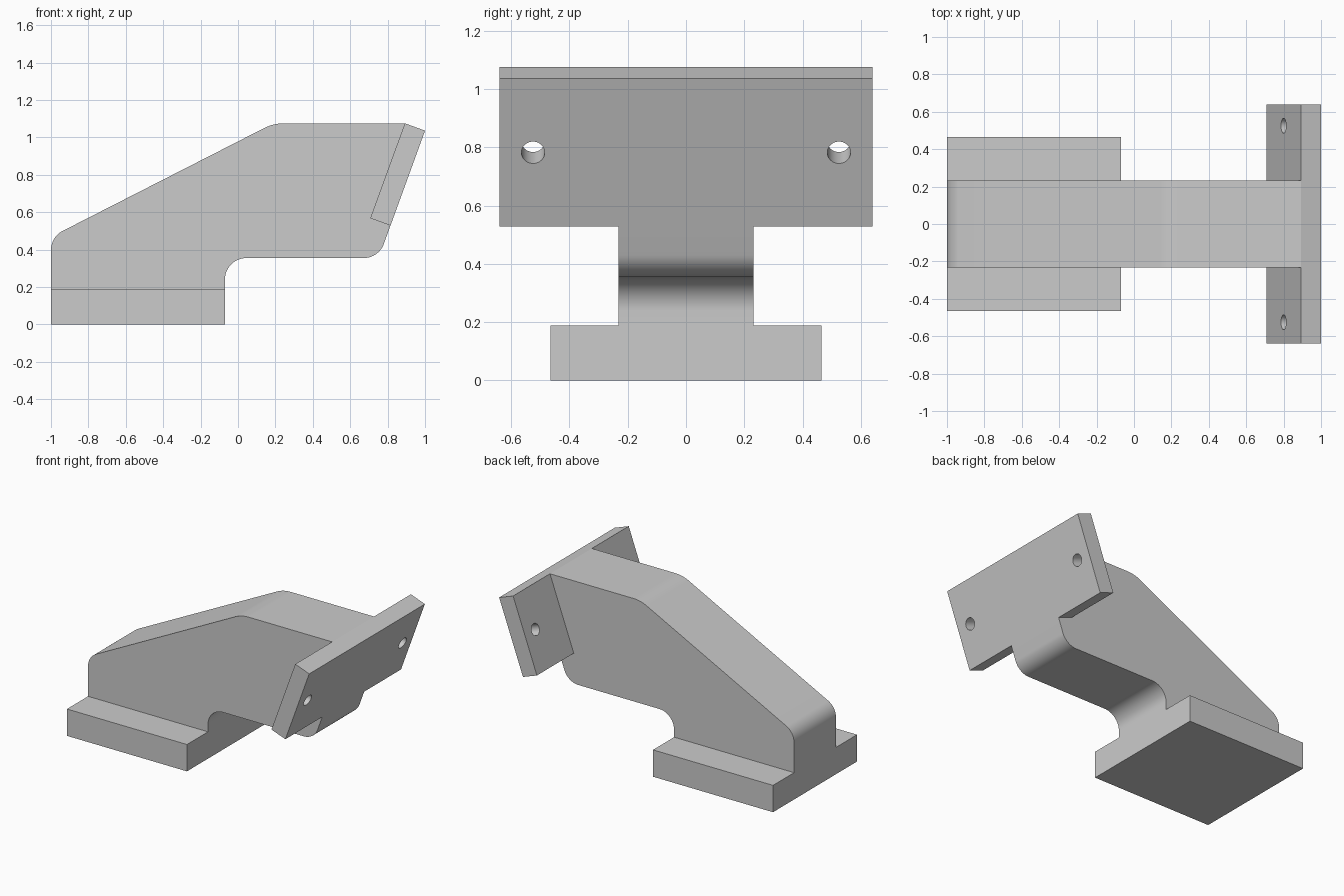
import bpy, bmesh, math
from mathutils import Vector, Matrix

if "Cube" in bpy.data.objects:
    bpy.data.objects.remove(bpy.data.objects["Cube"])

TILT = math.radians(20)
DOWN = Vector((-math.sin(TILT), -math.cos(TILT)))      # along the tilted plate
OUT = Vector((math.cos(TILT), -math.sin(TILT)))        # plate outward normal
LENGTH, THICK = 0.54, 0.115


def rounded(points, steps=16):
    """Turn (x, z, radius) corners into an outline with arc fillets."""
    out = []
    for i, (x, z, r) in enumerate(points):
        p = Vector((x, z))
        if r == 0:
            out.append(p)
            continue
        a = (Vector(points[i - 1][:2]) - p).normalized()
        b = (Vector(points[(i + 1) % len(points)][:2]) - p).normalized()
        half = a.angle(b) / 2
        centre = p + (a + b).normalized() * (r / math.sin(half))
        start = p + a * (r / math.tan(half)) - centre
        end = p + b * (r / math.tan(half)) - centre
        total = start.angle(end)
        for k in range(steps + 1):
            t = k / steps
            out.append(centre + (start * math.sin((1 - t) * total)
                                 + end * math.sin(t * total)) / math.sin(total))
    return out


def prism(name, outline, half_width):
    """Extrude an XZ outline symmetrically along y."""
    bm = bmesh.new()
    face = bm.faces.new([bm.verts.new((p[0], -half_width, p[1])) for p in outline])
    new = bmesh.ops.extrude_face_region(bm, geom=[face])["geom"]
    bmesh.ops.translate(bm, vec=(0, 2 * half_width, 0),
                        verts=[v for v in new if isinstance(v, bmesh.types.BMVert)])
    bmesh.ops.recalc_face_normals(bm, faces=bm.faces)
    return add_object(name, bm)


def add_object(name, bm):
    mesh = bpy.data.meshes.new(name)
    bm.to_mesh(mesh)
    bm.free()
    ob = bpy.data.objects.new(name, mesh)
    bpy.context.collection.objects.link(ob)
    return ob


def combine(target, other, operation):
    bpy.context.view_layer.objects.active = target
    mod = target.modifiers.new("combine", "BOOLEAN")
    mod.object, mod.operation, mod.solver = other, operation, "EXACT"
    bpy.ops.object.modifier_apply(modifier=mod.name)
    bpy.data.objects.remove(other)


# Tilted plate corners
top_out = Vector((1.0, 1.036))
low_out = top_out + DOWN * LENGTH
top_in, low_in = top_out - OUT * THICK, low_out - OUT * THICK
knee = low_out + DOWN * ((low_out.y - 0.355) / math.cos(TILT))

# Arm with rounded profile
bracket = prism("bracket_arm", rounded([
    (-1, 0, 0), (-0.07, 0, 0), (-0.07, 0.355, 0.115), (knee.x, knee.y, 0.115),
    (low_out.x, low_out.y, 0), (top_in.x, top_in.y, 0),
    (0.19, top_in.y, 0.23), (-1, 0.468, 0.115)]), 0.232)

# Foot block
foot = prism("foot", [(-1, 0), (-0.07, 0), (-0.07, 0.188), (-1, 0.188)], 0.465)

# Mounting plate with two drilled holes
plate = prism("mounting_plate", [low_out, top_out, top_in, low_in], 0.64)
mid = (top_out + low_in) / 2
for side in (-1, 1):
    bm = bmesh.new()
    bmesh.ops.create_cone(bm, cap_ends=True, segments=40, radius1=0.04, radius2=0.04,
                          depth=0.4,
                          matrix=Matrix.Translation((mid.x, side * 0.525, mid.y))
                          @ Matrix.Rotation(math.pi / 2 + TILT, 4, "Y"))
    drill = add_object("drill", bm)
    drill.hide_render = True
    combine(plate, drill, "DIFFERENCE")

# Join into one solid and smooth the fillets
combine(bracket, foot, "UNION")
combine(bracket, plate, "UNION")
bpy.ops.object.select_all(action="DESELECT")
bracket.select_set(True)
bpy.context.view_layer.objects.active = bracket
bpy.ops.object.shade_smooth_by_angle(angle=math.radians(15))
